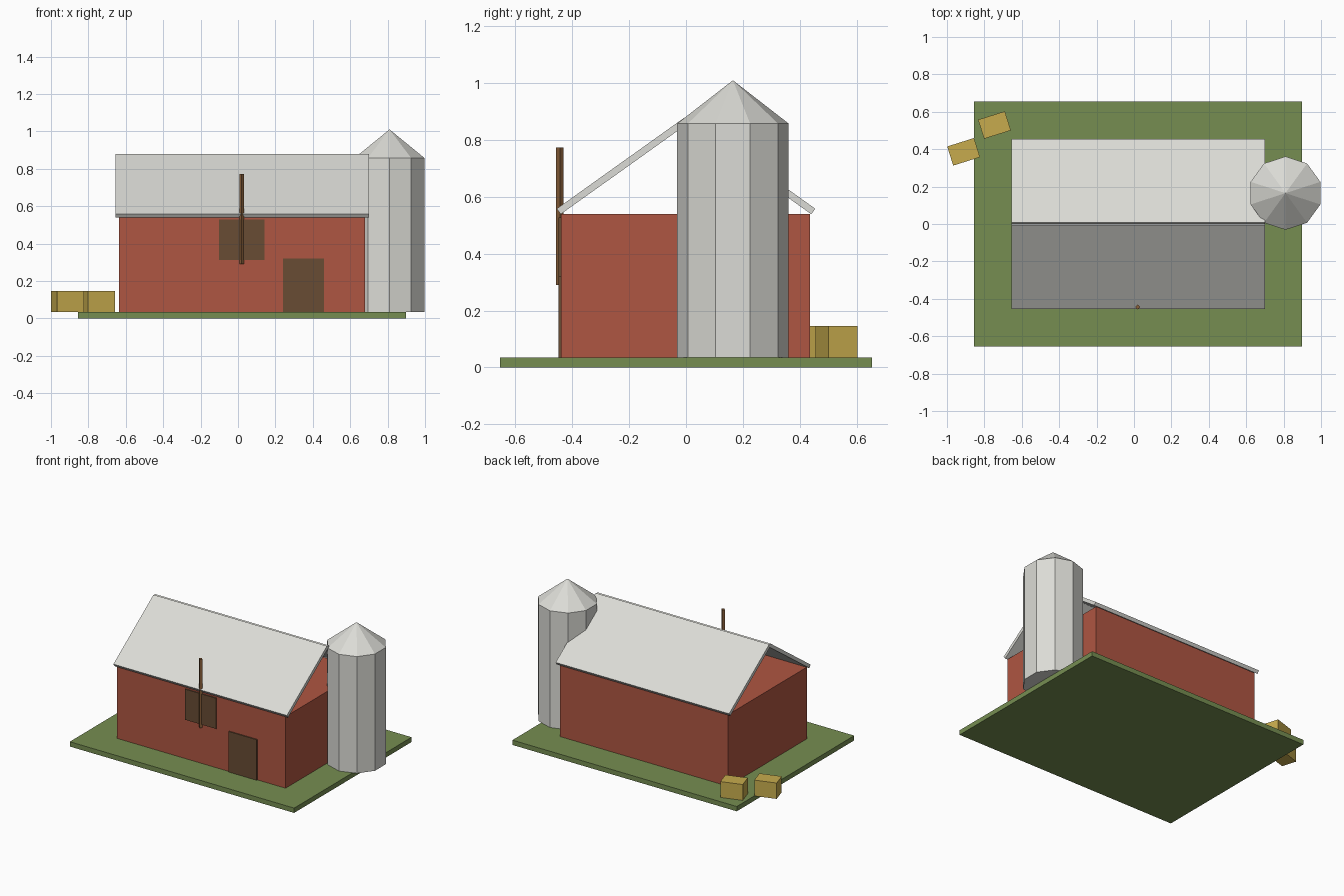
import bpy
from math import radians, sin, cos

cube = bpy.data.objects.get("Cube")
if cube:
    bpy.data.objects.remove(cube, do_unlink=True)


def make_material(name, rgb):
    mat = bpy.data.materials.new(name)
    mat.use_nodes = True
    mat.diffuse_color = (*rgb, 1)
    mat.node_tree.nodes["Principled BSDF"].inputs["Base Color"].default_value = (*rgb, 1)
    return mat


grass = make_material("grass green", (0.18, 0.27, 0.083))
red = make_material("barn red", (0.43, 0.093, 0.054))
metal = make_material("pale metal", (0.71, 0.71, 0.67))
door_wood = make_material("dark door wood", (0.138, 0.072, 0.034))
pole_wood = make_material("pole wood", (0.25, 0.115, 0.042))
straw = make_material("straw yellow", (0.57, 0.41, 0.075))


def finish(name, mat):
    obj = bpy.context.object
    obj.name = obj.data.name = name
    obj.data.materials.append(mat)
    return obj


def box(name, mat, center, size, rotation=(0, 0, 0)):
    bpy.ops.mesh.primitive_cube_add(size=1, location=center, rotation=rotation)
    obj = finish(name, mat)
    obj.scale = size
    return obj


def prism(name, mat, x, y, bottom, top, radius, sides, tip=None):
    """Upright column, or a cone when the tip radius is zero."""
    tip = radius if tip is None else tip
    bpy.ops.mesh.primitive_cone_add(vertices=sides, radius1=radius, radius2=tip,
                                    depth=top - bottom,
                                    location=(x, y, (top + bottom) / 2))
    return finish(name, mat)


# Ground and barn body
GROUND = 0.034
FRONT = -0.44
box("ground_base", grass, (0.021, 0, GROUND / 2), (1.752, 1.31, GROUND))
WALL_TOP = 0.54
box("barn_walls", red, (0.0225, -0.002, (GROUND + WALL_TOP) / 2),
    (1.315, 0.876, WALL_TOP - GROUND))

# Two sloped roof panels meeting at the ridge, with open gables
PITCH = radians(35.5)
LENGTH, THICK, RIDGE = 0.55, 0.024, 0.868
for name, side in (("front_roof_panel", -1), ("back_roof_panel", 1)):
    box(name, metal,
        (0.0225, side * LENGTH / 2 * cos(PITCH), RIDGE - LENGTH / 2 * sin(PITCH)),
        (1.355, LENGTH, THICK), (-side * PITCH, 0, 0))

# Doors on the front wall
box("ground_door", door_wood, (0.35, FRONT - 0.002, 0.177), (0.22, 0.012, 0.286))
box("loft_door", door_wood, (0.02, FRONT - 0.002, 0.42), (0.244, 0.012, 0.216))

# Square pole set cornerwise in front of the loft door
prism("loft_pole", pole_wood, 0.02, -0.444, 0.29, 0.773, 0.013, 4)

# Ten-sided silo with a pointed cap
prism("silo_body", metal, 0.81, 0.165, GROUND, 0.858, 0.196, 10)
prism("silo_cap", metal, 0.81, 0.165, 0.858, 1.01, 0.196, 10, tip=0)

# Straw bales at the back corner
for i, (x, y) in enumerate(((-0.911, 0.386), (-0.746, 0.529)), 1):
    box(f"straw_bale_{i}", straw, (x, y, 0.09), (0.15, 0.107, 0.112),
        (0, 0, radians(17.5)))
